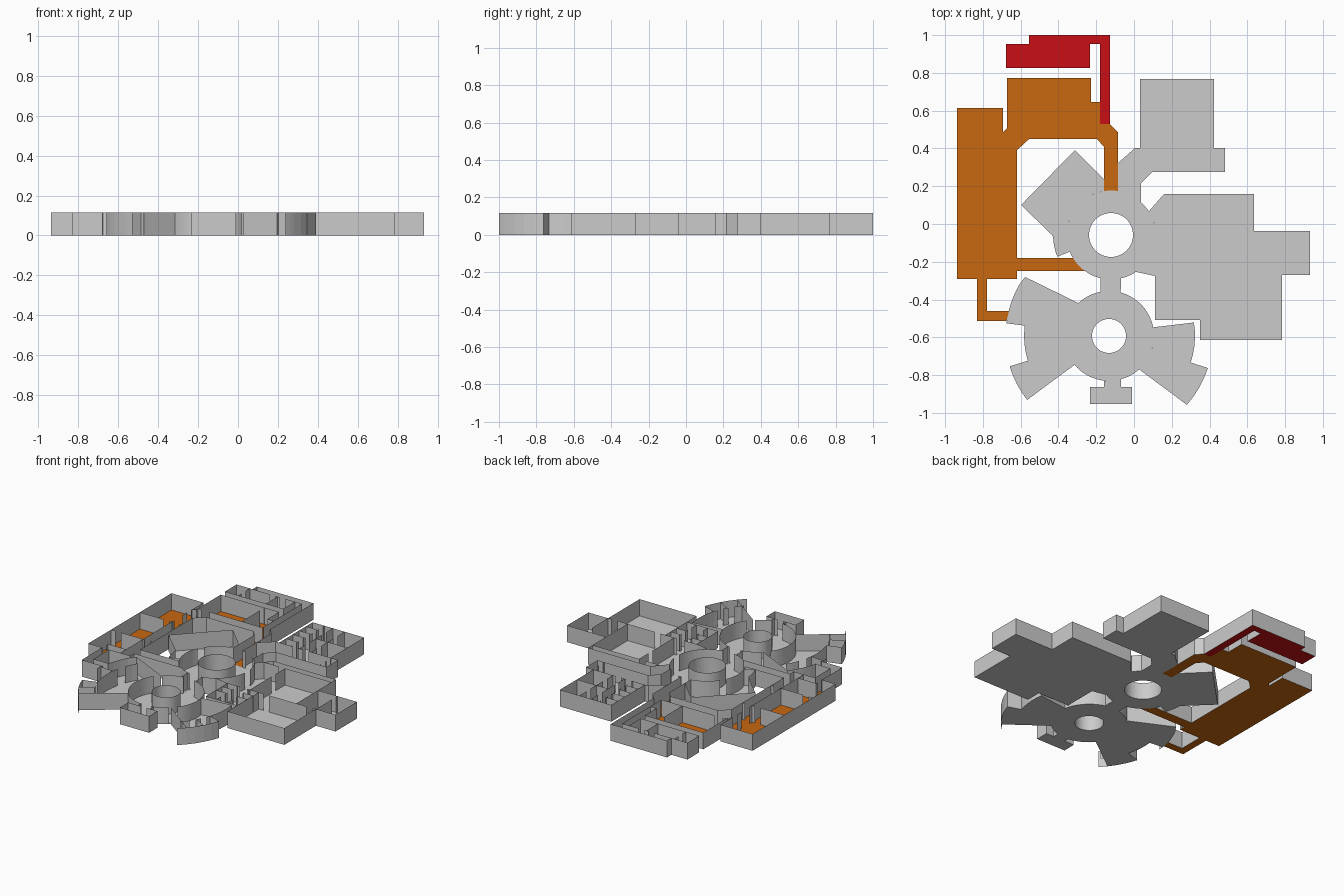
import bpy, bmesh
from math import cos, sin, radians, sqrt

if "Cube" in bpy.data.objects:
    bpy.data.objects.remove(bpy.data.objects["Cube"])

H = 0.115                      # wall height
S, CX, CY = 189.0, 1134, 225   # plan drawing units -> model units (plan y runs down)
HUB = (1111, 236)              # upper round hall
ROT = (1109, 337)              # lower round hall


def P(p, z=0.0):
    return ((p[0] - CX) / S, (CY - p[1]) / S, z)


def arc(c, r, a0, a1):
    n = max(2, int(abs(a1 - a0) / 5))
    return [(c[0] + r * cos(radians(a0 + (a1 - a0) * i / n)),
             c[1] - r * sin(radians(a0 + (a1 - a0) * i / n))) for i in range(n + 1)]


def pol(c, r, a):
    return (c[0] + r * cos(radians(a)), c[1] - r * sin(radians(a)))


def material(name, col):
    m = bpy.data.materials.new(name)
    m.diffuse_color = (*col, 1)
    m.use_nodes = True
    m.node_tree.nodes["Principled BSDF"].inputs["Base Color"].default_value = m.diffuse_color
    return m


ORANGE = material("orange_floor", (0.58, 0.14, 0.005))
RED = material("red_floor", (0.58, 0.005, 0.008))


def finish(bm, name, mat=None):
    me = bpy.data.meshes.new(name)
    bm.to_mesh(me)
    bm.free()
    ob = bpy.data.objects.new(name, me)
    bpy.context.collection.objects.link(ob)
    if mat:
        me.materials.append(mat)


def floor(name, pts, mat=None):
    bm = bmesh.new()
    f = bm.faces.new([bm.verts.new(P(p)) for p in pts])
    f.normal_update()
    if f.normal.z < 0:
        f.normal_flip()
    bmesh.ops.triangulate(bm, faces=[f])
    finish(bm, name, mat)


def ring_floor(name, c, r0, r1):
    bm = bmesh.new()
    rows = [[bm.verts.new(P(p)) for p in arc(c, r, 0, 360)[:-1]] for r in (r0, r1)]
    n = len(rows[0])
    for i in range(n):
        j = (i + 1) % n
        bm.faces.new((rows[0][i], rows[1][i], rows[1][j], rows[0][j]))
    finish(bm, name)


def pieces(a, b, doors):
    """Parts of the segment a-b lying outside every door circle."""
    dx, dy = b[0] - a[0], b[1] - a[1]
    L = sqrt(dx * dx + dy * dy)
    if L < 1e-6:
        return
    cuts = []
    for x, y, r in doors:
        t = ((x - a[0]) * dx + (y - a[1]) * dy) / L
        d = abs((x - a[0]) * dy - (y - a[1]) * dx) / L
        if d < r:
            h = sqrt(r * r - d * d)
            cuts.append((t - h, t + h))
    pos = 0
    for s, e in sorted(cuts) + [(L, L)]:
        s = min(s, L)
        if s > pos + 0.05:
            yield [(a[0] + dx * t / L, a[1] + dy * t / L) for t in (pos, s)]
        pos = max(pos, e)


def walls(name, lines, doors=()):
    bm = bmesh.new()
    for line in lines:
        for a, b in zip(line, line[1:]):
            for p, q in pieces(a, b, doors):
                bm.faces.new([bm.verts.new(v) for v in (P(p), P(q), P(q, H), P(p, H))])
    bmesh.ops.remove_doubles(bm, verts=bm.verts, dist=1e-5)
    finish(bm, name)


def loop(pts):
    return pts + pts[:1]


# round halls: floor, core wall and outer wall with openings
ring_floor("hub_floor", HUB, 22, 44.5)
ring_floor("rotunda_floor", ROT, 17, 45)
hub_doors = [(*pol(HUB, 44.5, a), r) for a, r in
             ((90, 6.5), (222, 6.5), (270, 8), (64, 9), (150, 4), (0, 5))]
rot_doors = [(*pol(ROT, 45, a), r) for a, r in
             ((88, 8), (138, 5), (-44, 5), (-86, 7))]
walls("hub_walls", [arc(HUB, 22, 0, 360), arc(HUB, 44.5, 0, 360)], hub_doors)
walls("rotunda_walls", [arc(ROT, 17, 0, 360), arc(ROT, 45, 0, 360)], rot_doors)

# link between the round halls
floor("link_floor", arc(HUB, 44.5, 256, 283) + arc(ROT, 45, 75, 101))
walls("link_walls", [[(1100, 279), (1100, 293)], [(1121, 279), (1121, 293)]])

# orange wing: west rooms, north rooms and corridors
north = [pol(HUB, 44.5, 81), (1118, 133), (1110, 125), (1100, 125), (1100, 103), (1091, 103),
         (1091, 79), (1007, 79), (1007, 129), (1003, 133), (1003, 109), (957, 109), (957, 280),
         (977, 280), (977, 322), (1006.5, 322), (1009, 312), (987, 312), (987, 280), (1017, 280),
         (1017, 272), pol(HUB, 44.5, 234)]
inner = [pol(HUB, 44.5, 211), (1017, 259), (1017, 151), (1029, 140), (1097, 140), (1104, 148),
         pol(HUB, 44.5, 99)]
floor("orange_wing_floor", north + arc(HUB, 44.5, 234, 211)[1:-1] + inner
      + arc(HUB, 44.5, 99, 81)[1:-1], ORANGE)
walls("orange_wing_walls", [
    north, inner,
    [(957, 174), (1017, 174)], [(1003, 133), (1003, 280)], [(957, 233), (1017, 233)],
    [(977, 280), (977, 268), (1003, 268)], [(977, 280), (987, 280)],
    [(1007, 126), (1100, 126)], [(1070, 79), (1070, 126)]],
    [(995, 174, 4), (1009, 174, 4), (1003, 139, 4), (1003, 160, 8), (967, 233, 4),
     (1009, 233, 4), (977, 275, 4), (1018, 126, 6), (1070, 84, 4), (1008, 317, 4),
     (1105, 125, 4), (982, 280, 4), (1017, 265.5, 6.3), (1017, 276, 0.1)])

# red wing
red = [(1006, 45), (1029, 45), (1029, 36), (1110, 36), (1110, 125), (1100, 125), (1100, 45),
       (1090, 45), (1090, 69), (1006, 69)]
floor("red_wing_floor", red, RED)
walls("red_wing_walls", [loop(red), [(1029, 45), (1100, 45)], [(1025, 45), (1025, 69)],
                         [(1065, 45), (1065, 69)]],
      [(1058, 45, 4), (1072, 45, 4), (1025, 58, 4), (1105, 125, 4)])

# diamond room beside the hub
dia = [pol(HUB, 44.5, 99), (1104, 180), (1075, 151), (1021, 206), (1052, 236)] \
    + arc(HUB, 58, 182, 202) + [pol(HUB, 44.5, 202)]
floor("diamond_room_floor", dia + arc(HUB, 44.5, 202, 99)[1:-1])
walls("diamond_room_walls", [dia])

# north-east wing with rows of small cells
ne = [pol(HUB, 44.5, 81), (1118, 164), (1135, 149), (1140, 149), (1140, 80), (1214, 80),
      (1214, 149), (1225, 149), (1225, 173), (1152, 173), (1141, 184), pol(HUB, 44.5, 47.6)]
floor("northeast_wing_floor", ne + arc(HUB, 44.5, 47.6, 81)[1:-1])
walls("northeast_wing_walls",
      [ne, [(1140, 149), (1214, 149)], [(1215, 149), (1215, 173)], [(1169, 115), (1214, 115)]]
      + [[(x, 80), (x, 149)] for x in (1157, 1169, 1186)]
      + [[(1140, y), (1157, y)] for y in (94, 108, 121, 135)],
      [(1157, y, 4) for y in (87, 101, 115, 128, 142)]
      + [(x, y, 4) for x in (1169, 1186) for y in (98.5, 132.5)]
      + [(1178, 149, 4), (1163, 149, 4), (1215, 155, 4), (1215, 166, 4)])

# east wing: hall, corridor and cells
east = [pol(HUB, 44.5, 32), (1164, 195), (1254, 195), (1254, 232), (1310, 232), (1310, 276),
        (1282, 276), (1282, 341), (1200, 341), (1200, 321), (1155, 321), (1155, 277),
        pol(HUB, 44.5, -56)]
floor("east_wing_floor", east + arc(HUB, 44.5, -56, 32)[1:-1])
walls("east_wing_walls",
      [east, [(1157, 204), (1254, 204)], [(1187, 204), (1187, 277)], [(1155, 276.5), (1282, 276.5)],
       [(1254, 232), (1254, 276)], [(1282, 232), (1282, 276)], [(1200, 277), (1200, 321)]]
      + [[(x, 277), (x, 321)] for x in (1170, 1186)]
      + [[(x, y), (x + 14.5, y)] for x in (1155, 1186) for y in (288, 300)],
      [(1182, 204, 4), (1187, 228, 4), (1211, 276.5, 4), (1273, 276.5, 4), (1282, 239, 4),
       (1178, 276.5, 5)] + [(x, y, 4) for x in (1170, 1186) for y in (282, 294, 307)])

# fan-shaped west room, with curved walls running past its ends
wfan = [pol(ROT, 45, 133), (1025, 278)] + arc(ROT, 103.5, 145, 173)[1:] \
    + arc(ROT, 85, 173, 197) + arc(ROT, 104, 197, 218) + [pol(ROT, 45, 220)]
floor("west_fan_floor", wfan + arc(ROT, 45, 220, 133)[1:-1])
walls("west_fan_walls", [wfan, arc(ROT, 85, 148, 221), arc(ROT, 104, 218, 224),
                         arc(ROT, 103.5, 173, 177), [pol(ROT, 85, 208), pol(ROT, 104, 208)]],
      [(1008, 317, 4), (1027, 313, 6), (1029, 368, 5), (1036, 382, 4)])

# fan-shaped east room
efan = [pol(ROT, 45, 11)] + arc(ROT, 86, 9, -18) + arc(ROT, 104, -18, -41.5) \
    + [pol(ROT, 45, -48)]
floor("east_fan_floor", efan + arc(ROT, 45, -48, 11)[1:-1])
walls("east_fan_walls", [efan, arc(ROT, 86, -18, -44), arc(ROT, 104, -41.5, -47.8),
                         [pol(ROT, 86, -30), pol(ROT, 104, -30)]],
      [(1181, 385, 4), (1188, 372, 4)])

# small south room
south = [(1104, 382), (1104, 388), (1090, 388), (1090, 405), (1132, 405), (1132, 388),
         (1121, 388), (1121, 380)]
floor("south_room_floor", south)
walls("south_room_walls", [south, [(1104, 388), (1121, 388)]], [(1112.5, 388, 4)])
